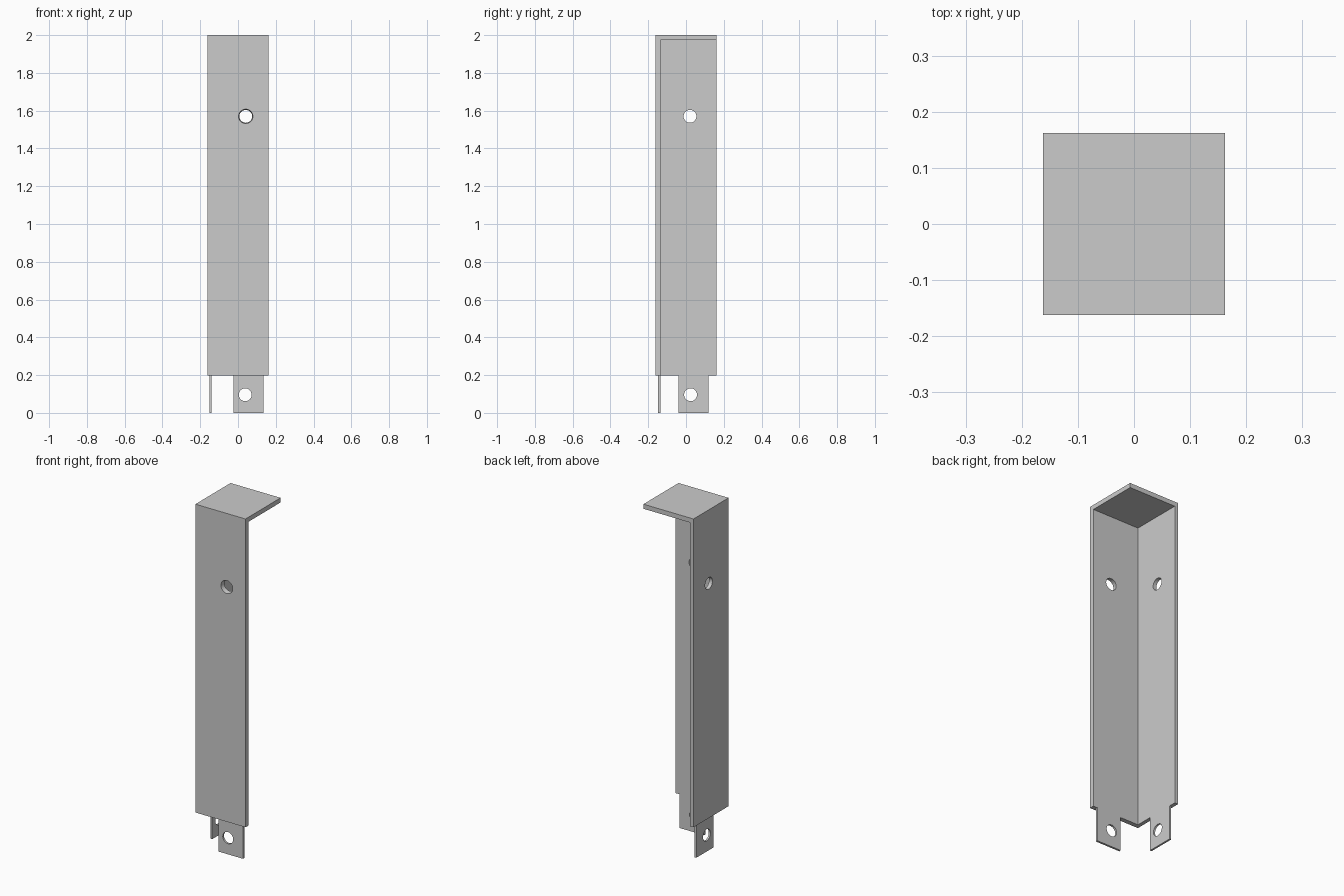
import bpy
from math import pi

if "Cube" in bpy.data.objects:
    bpy.data.objects.remove(bpy.data.objects["Cube"])

H = 0.162          # half width of the post
IX, IY = -0.14, -0.135   # inner faces of the left and front walls
ZB, ZT = 0.197, 1.973    # bottom of the walls, underside of the cap


def box(name, lo, hi):
    bpy.ops.mesh.primitive_cube_add(size=1, location=[(a + b) / 2 for a, b in zip(lo, hi)])
    ob = bpy.context.object
    ob.name = name
    ob.scale = [b - a for a, b in zip(lo, hi)]
    bpy.ops.object.transform_apply(location=True, rotation=True, scale=True)
    return ob


def cut(ob, cutter):
    mod = ob.modifiers.new("cut", 'BOOLEAN')
    mod.operation = 'DIFFERENCE'
    mod.solver = 'EXACT'
    mod.object = cutter
    bpy.context.view_layer.objects.active = ob
    bpy.ops.object.modifier_apply(modifier=mod.name)
    bpy.data.objects.remove(cutter, do_unlink=True)


def hole(ob, loc, axis, r_in=0.034, r_out=0.034):
    rot = (pi / 2, 0, 0) if axis == 'y' else (0, -pi / 2, 0)
    bpy.ops.mesh.primitive_cone_add(vertices=32, radius1=r_in, radius2=r_out,
                                    depth=0.08, location=loc, rotation=rot)
    cut(ob, bpy.context.object)


def finish(ob):
    bpy.ops.object.select_all(action='DESELECT')
    ob.select_set(True)
    bpy.context.view_layer.objects.active = ob
    bpy.ops.object.shade_smooth_by_angle(angle=pi / 6)


# Two-walled post with closed cap, open at the back and right
post = box("corner_post", (-H, -H, ZB), (H, H, 2))
cut(post, box("void", (IX, IY, 0), (0.3, 0.3, ZT)))
hole(post, (0.041, (IY - H) / 2, 1.57), 'y', 0.030, 0.042)   # slightly flared
hole(post, ((IX - H) / 2, 0.021, 1.57), 'x')

# Thin mounting tabs flush with the inner wall faces
front_tab = box("front_tab", (-0.023, IY - 0.012, 0), (0.135, IY, ZB))
hole(front_tab, (0.038, IY, 0.096), 'y')
left_tab = box("left_tab", (IX - 0.011, -0.039, 0), (IX, 0.120, ZB))
hole(left_tab, (IX, 0.024, 0.096), 'x')

for part in (post, front_tab, left_tab):
    finish(part)
